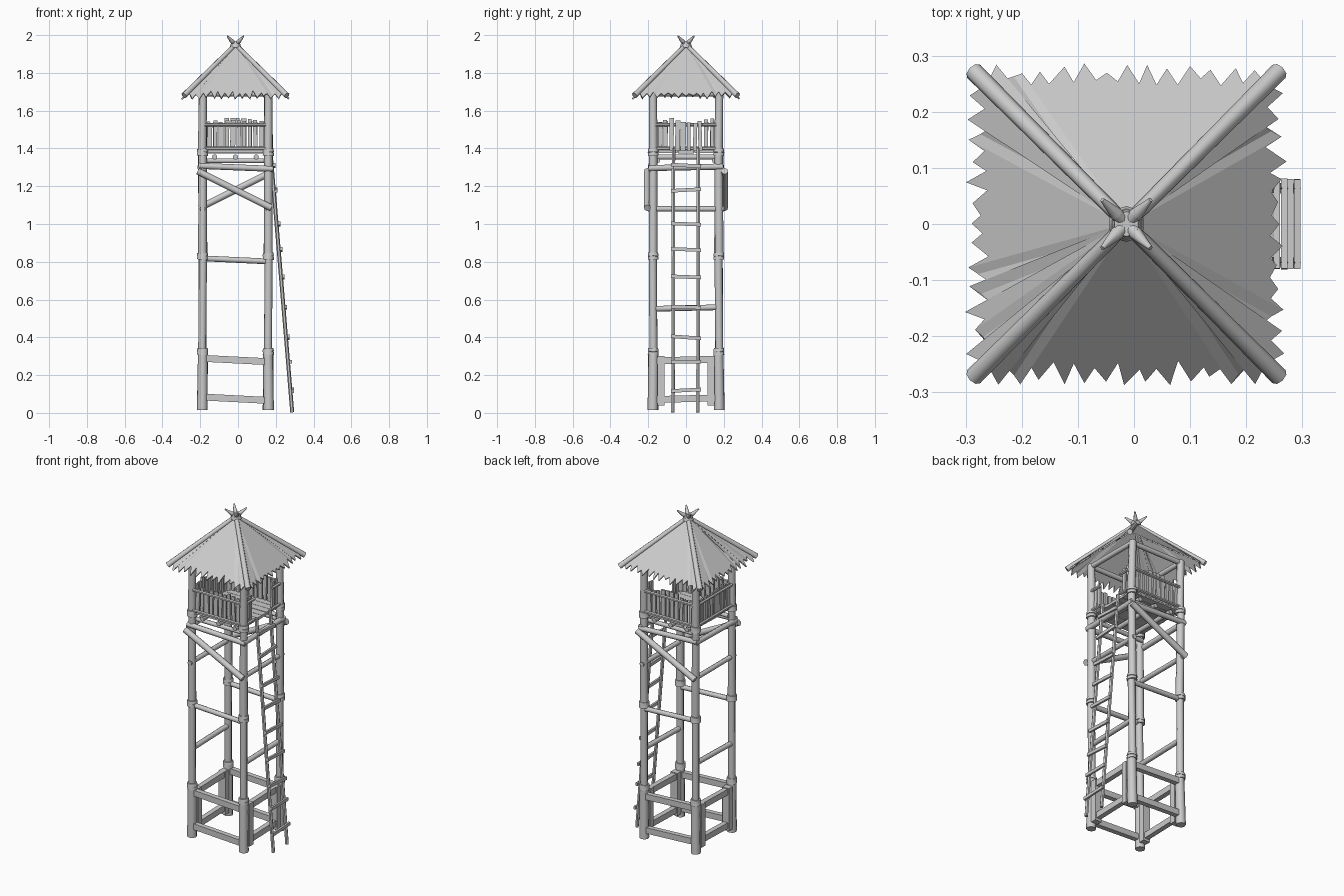
import bpy, bmesh, math, random
from mathutils import Vector, Matrix

if "Cube" in bpy.data.objects:
    bpy.data.objects.remove(bpy.data.objects["Cube"])

random.seed(4)
CX = -0.0135                      # tower axis in x
H = 0.174                         # half spacing of the corner posts
Z = Vector((0, 0, 1))


def finish(name, bm, smooth=False):
    bmesh.ops.recalc_face_normals(bm, faces=bm.faces)
    me = bpy.data.meshes.new(name)
    bm.to_mesh(me)
    bm.free()
    ob = bpy.data.objects.new(name, me)
    bpy.context.collection.objects.link(ob)
    if smooth:
        bpy.ops.object.select_all(action='DESELECT')
        ob.select_set(True)
        bpy.context.view_layer.objects.active = ob
        bpy.ops.object.shade_smooth_by_angle(angle=math.radians(50))
    return ob


def pole(bm, a, b, r1, r2=None, n=8):
    """Round log from a to b."""
    a, b = Vector(a), Vector(b)
    d = b - a
    m = Matrix.Translation((a + b) / 2) @ d.to_track_quat('Z', 'Y').to_matrix().to_4x4()
    bmesh.ops.create_cone(bm, cap_ends=True, segments=n, radius1=r1,
                          radius2=r2 or r1, depth=d.length, matrix=m)


def plank(bm, a, b, thick, wide, out):
    """Board from a to b; thick is measured along the direction out."""
    a, b = Vector(a), Vector(b)
    d = b - a
    z = d.normalized()
    x = (Vector(out) - z * z.dot(Vector(out))).normalized()
    y = z.cross(x)
    m = Matrix((x, y, z)).transposed().to_4x4()
    m = Matrix.Translation((a + b) / 2) @ m @ Matrix.Diagonal((thick, wide, d.length, 1))
    bmesh.ops.create_cube(bm, size=1, matrix=m)


def side(k, u, out, z):
    """Point on face k (0 front, 1 right, 2 back, 3 left): u along it, out from axis."""
    v = Matrix.Rotation(k * math.pi / 2, 3, 'Z') @ Vector((u, -out, z))
    return v + Vector((CX, 0, 0))


def normal(k):
    return Matrix.Rotation(k * math.pi / 2, 3, 'Z') @ Vector((0, -1, 0))


# Corner posts and rope lashings
posts, ropes = bmesh.new(), bmesh.new()
for sx in (-1, 1):
    for sy in (-1, 1):
        x, y = CX + sx * H, sy * H
        for z0, z1, ra, rb in ((0.015, 0.33, 0.028, 0.026), (0.33, 0.83, 0.021, 0.021),
                               (0.83, 1.38, 0.023, 0.022), (1.38, 1.70, 0.023, 0.021)):
            j = random.uniform(-0.003, 0.003)
            pole(posts, (x + j, y - j, z0), (x - j, y + j, z1), ra, rb)
        for zb in (0.325, 0.83, 1.38):
            for dz, t in ((-0.009, 0.05), (0.009, -0.06)):
                pole(ropes, (x, y, zb + dz - 0.009), (x + t * 0.02, y, zb + dz + 0.009), 0.030, 0.028, 10)
finish("corner_posts", posts, True)
finish("rope_lashings", ropes, True)

# Short props beside the posts on the left and right faces
props = bmesh.new()
for k in (1, 3):
    for s in (-1, 1):
        plank(props, side(k, s * 0.132, H, 0.04), side(k, s * 0.132, H, 0.30), 0.045, 0.036, normal(k))
finish("base_props", props)

# Horizontal beams
beams = bmesh.new()
for k in range(4):
    t = (-0.008, 0.004, 0.008, -0.004)[k]
    plank(beams, side(k, -0.158, H, 0.28 - t), side(k, 0.158, H, 0.28 + t), 0.03, 0.036, normal(k))
    plank(beams, side(k, -0.155, H, 0.075 - t), side(k, 0.155, H, 0.075 + t), 0.03, 0.036, normal(k))
    zm = 0.555 if k % 2 else 0.81
    pole(beams, side(k, -0.17, H, zm - t), side(k, 0.17, H, zm + t), 0.015)
    if k % 2:
        pole(beams, side(k, -0.2, H, 1.08), side(k, 0.2, H, 1.08), 0.014)
    pole(beams, side(k, -0.195, H + 0.012, 1.30 - t), side(k, 0.195, H + 0.012, 1.30 + t), 0.016)
    pole(beams, side(k, -0.18, H, 1.69), side(k, 0.18, H, 1.69), 0.015)
finish("cross_beams", beams, True)

# Diagonal braces: one on the front, one on the back
braces = bmesh.new()
for k in (0, 2):
    pole(braces, side(k, -0.20, 0.205, 1.28), side(k, 0.19, 0.205, 1.085), 0.018)
finish("diagonal_braces", braces, True)

# Platform floor boards on joists
floor = bmesh.new()
n = 8
for i in range(n):
    y = -H + 0.02 + (2 * H - 0.04) * i / (n - 1)
    z = 1.383 + random.uniform(-0.003, 0.003)
    plank(floor, (CX - 0.175, y, z), (CX + 0.175, y, z), 0.016, 0.043, Z)
finish("floor_boards", floor)
joists = bmesh.new()
for u in (-0.11, 0, 0.11):
    pole(joists, (CX + u, -0.17, 1.355), (CX + u, 0.17, 1.355), 0.014)
for s in (-1, 1):
    pole(joists, (CX - 0.17, s * 0.15, 1.335), (CX + 0.17, s * 0.15, 1.335), 0.013)
finish("floor_joists", joists, True)

# Railing of uneven pickets; the right face is open for the ladder
pickets, rails = bmesh.new(), bmesh.new()
for k in range(4):
    count = 10
    for i in range(count):
        u = -0.138 + 0.276 * i / (count - 1)
        if k == 1 and abs(u) < 0.085:
            continue
        lean = random.uniform(-0.005, 0.005)
        plank(pickets, side(k, u, H - 0.002, 1.385),
              side(k, u + lean, H - 0.002, 1.55 + random.uniform(-0.018, 0.012)),
              0.011, random.uniform(0.018, 0.028), normal(k))
    spans = ((-0.165, -0.085), (0.085, 0.165)) if k == 1 else ((-0.165, 0.165),)
    for a, b in spans:
        for z in (1.40, 1.525):
            pole(rails, side(k, a, H + 0.01, z), side(k, b, H + 0.01, z), 0.009, n=6)
finish("railing_pickets", pickets)
finish("railing_rails", rails, True)

# Ladder leaning on the right face
ladder = bmesh.new()


def ladder_x(z):
    return 0.287 - z * 0.083


for y in (-0.069, 0.063):
    pole(ladder, (ladder_x(0), y, 0.003), (ladder_x(1.4), y + 0.003, 1.40), 0.0105, n=6)
for z in (0.12, 0.27, 0.40, 0.56, 0.72, 0.865, 1.0, 1.18, 1.31):
    t = random.uniform(-0.006, 0.006)
    x = ladder_x(z) + 0.014
    plank(ladder, (x, -0.08, z - t), (x, 0.08, z + t), 0.012, 0.019, (1, 0, 0))
finish("ladder", ladder, True)

# Thatched roof: four slopes with ragged eaves
APEX = 1.945
for k, label in enumerate(("front", "right", "back", "left")):
    bm = bmesh.new()
    top = bm.verts.new((CX, 0, APEX))
    teeth = 13
    rim = []
    for i in range(2 * teeth + 1):
        f = -1 + i / teeth
        r = random.uniform(0.265, 0.285) if i % 2 else random.uniform(0.240, 0.257)
        u = f * 0.248
        if abs(f) < 0.99:
            u += random.uniform(-0.005, 0.005)
        else:
            r = 0.248
        rim.append(bm.verts.new(side(k, u, r, APEX - r * 1.0)))
    for a, b in zip(rim, rim[1:]):
        bm.faces.new((top, a, b))
    roof = finish("roof_" + label, bm)
    mod = roof.modifiers.new("thickness", 'SOLIDIFY')
    mod.thickness = 0.008
    mod.offset = 0

# Hip poles crossing above the peak, with a rope binding
hips = bmesh.new()
for sx in (-1, 1):
    for sy in (-1, 1):
        end = Vector((CX + sx * 0.272, sy * 0.272, 1.68))
        peak = Vector((CX - sx * 0.018, -sy * 0.018, 1.967))
        tip = Vector((CX - sx * 0.043, -sy * 0.043, 1.995))
        pole(hips, end, peak, 0.0165, 0.012)
        pole(hips, peak, tip, 0.012, 0.004)
finish("hip_poles", hips, True)
knot = bmesh.new()
pole(knot, (CX, 0, 1.935), (CX, 0, 1.952), 0.032, 0.027, 10)
pole(knot, (CX, 0, 1.952), (CX, 0, 1.968), 0.026, 0.022, 10)
finish("peak_binding", knot, True)
